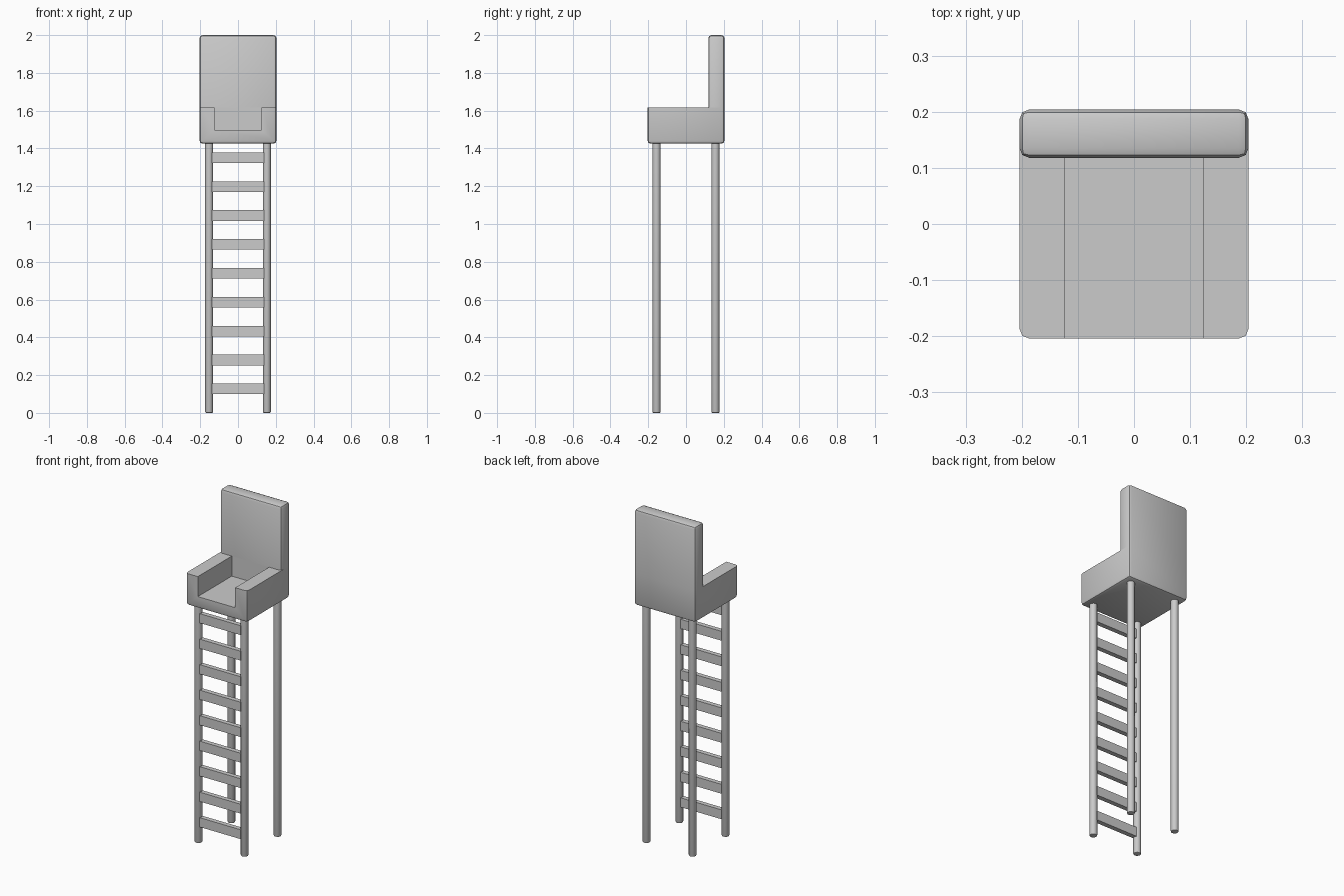
import bpy, bmesh
from mathutils import Matrix, Vector

if "Cube" in bpy.data.objects:
    bpy.data.objects.remove(bpy.data.objects["Cube"])

W = 0.204          # half width of the seat
ARM_Z = 1.617      # top of the arms
BACK_Y = 0.118     # front of the backrest


def finish(bm, name):
    me = bpy.data.meshes.new(name)
    bmesh.ops.recalc_face_normals(bm, faces=bm.faces)
    bm.to_mesh(me)
    bm.free()
    ob = bpy.data.objects.new(name, me)
    bpy.context.collection.objects.link(ob)
    return ob


def smooth(ob):
    bpy.ops.object.select_all(action='DESELECT')
    ob.select_set(True)
    bpy.context.view_layer.objects.active = ob
    bpy.ops.object.shade_smooth_by_angle(angle=0.7)


def box(name, lo, hi, bevel=0.0, sharp_z=None):
    """Box between two corners; edges lying at height sharp_z stay sharp."""
    lo, hi = Vector(lo), Vector(hi)
    bm = bmesh.new()
    bmesh.ops.create_cube(bm, size=1, matrix=Matrix.Translation((lo + hi) / 2)
                          @ Matrix.Diagonal((*(hi - lo), 1)))
    if bevel:
        edges = [e for e in bm.edges if sharp_z is None
                 or any(abs(v.co.z - sharp_z) > 1e-4 for v in e.verts)]
        bmesh.ops.bevel(bm, geom=edges, offset=bevel, segments=2, profile=0.5,
                        affect='EDGES', clamp_overlap=True)
    return finish(bm, name)


# Seat block with arms: rounded outside, sharp at the arm tops
seat = box("seat_with_arms", (-W, -W, 1.425), (W, W, ARM_Z), 0.017, ARM_Z)
cutter = box("seat_cutter", (-0.124, -0.4, 1.497), (0.124, BACK_Y, 1.8))
mod = seat.modifiers.new("notch", 'BOOLEAN')
mod.operation = 'DIFFERENCE'
mod.solver = 'EXACT'
mod.object = cutter
bpy.context.view_layer.objects.active = seat
bpy.ops.object.modifier_apply(modifier=mod.name)
bpy.data.objects.remove(cutter)
smooth(seat)

# Backrest standing on the rear of the seat block
smooth(box("backrest", (-W, BACK_Y, ARM_Z), (W, W, 2.0), 0.017, ARM_Z))

# Four round legs with softened feet
for y, row in ((-0.156, "front"), (0.156, "back")):
    for x, side in ((-0.153, "left"), (0.153, "right")):
        bm = bmesh.new()
        bmesh.ops.create_cone(bm, cap_ends=True, segments=20, radius1=0.021, radius2=0.021,
                              depth=1.44, matrix=Matrix.Translation((x, y, 0.72)))
        rim = [e for e in bm.edges if all(v.co.z < 0.01 for v in e.verts)]
        bmesh.ops.bevel(bm, geom=rim, offset=0.005, segments=2, profile=0.5, affect='EDGES')
        smooth(finish(bm, f"{row}_{side}_leg"))

# Ladder rungs between the front legs
for i in range(9):
    z = 0.127 + i * 0.153
    box(f"rung_{i + 1}", (-0.137, -0.17, z - 0.028), (0.137, -0.142, z + 0.028))
